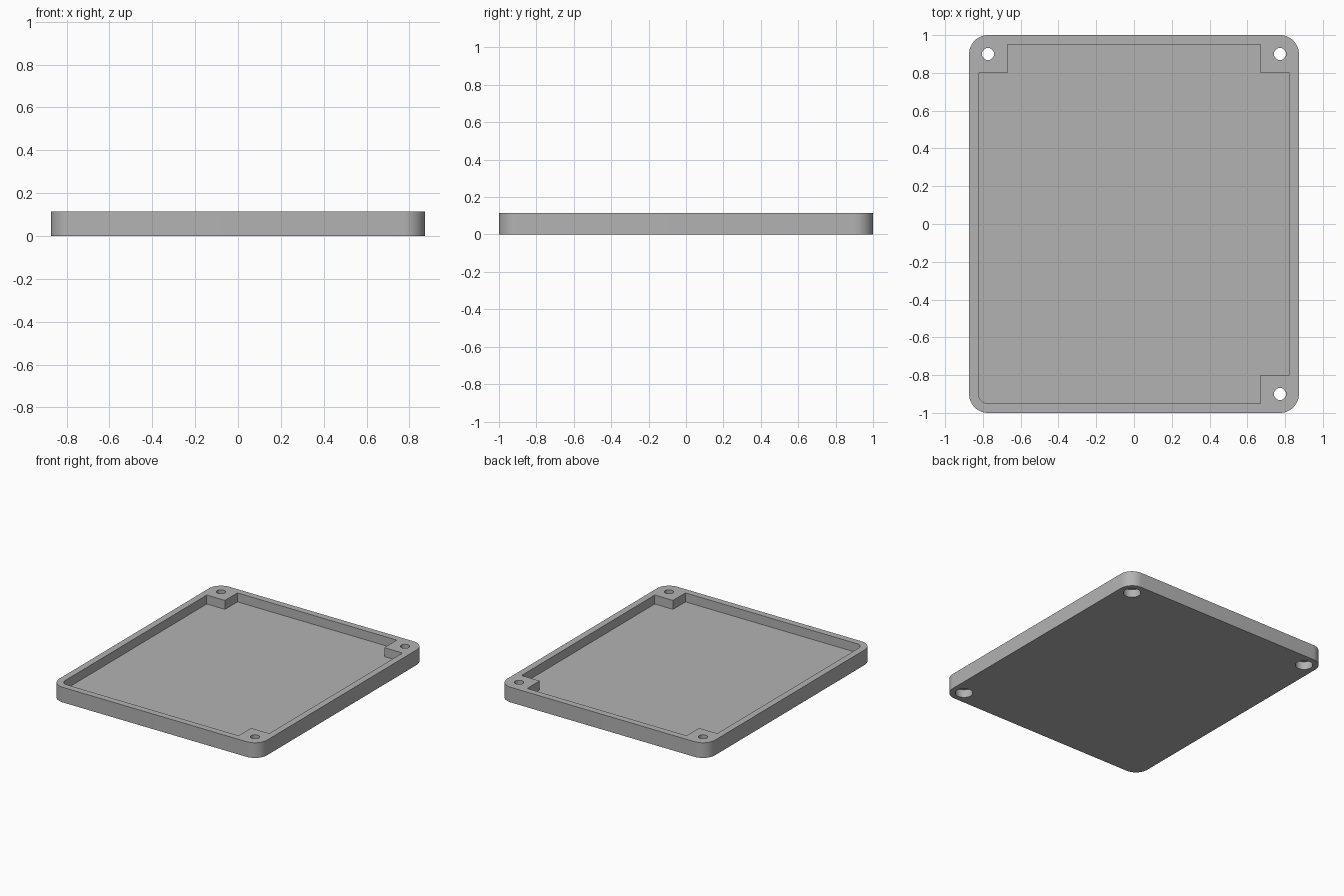
import bpy, bmesh, math

if "Cube" in bpy.data.objects:
    bpy.data.objects.remove(bpy.data.objects["Cube"])

HX, HY, H = 0.873, 1.0, 0.115      # half sizes and height
WALL, FLOOR = 0.05, 0.047          # rim width and floor thickness
POST_X, POST_Y = 0.67, 0.80        # inner edges of the screw posts
HOLE_X, HOLE_Y = 0.773, 0.90

grey = bpy.data.materials.new("grey_plastic")
grey.diffuse_color = (0.45, 0.45, 0.45, 1)
grey.use_nodes = True
grey.node_tree.nodes["Principled BSDF"].inputs["Base Color"].default_value = grey.diffuse_color


def arc(cx, cy, r, start, steps=12):
    """Quarter arc, counter-clockwise from the start angle in degrees."""
    return [(cx + r * math.cos(math.radians(start + 90 * i / steps)),
             cy + r * math.sin(math.radians(start + 90 * i / steps)))
            for i in range(steps + 1)]


def prism(name, outline, z0, z1):
    """Closed solid from a counter-clockwise outline."""
    bm = bmesh.new()
    base = bm.faces.new([bm.verts.new((x, y, z0)) for x, y in outline])
    top = bmesh.ops.extrude_face_region(bm, geom=[base])["geom"]
    bmesh.ops.translate(bm, vec=(0, 0, z1 - z0),
                        verts=[v for v in top if isinstance(v, bmesh.types.BMVert)])
    bmesh.ops.recalc_face_normals(bm, faces=bm.faces)
    mesh = bpy.data.meshes.new(name)
    bm.to_mesh(mesh)
    bm.free()
    mesh.materials.append(grey)
    obj = bpy.data.objects.new(name, mesh)
    bpy.context.collection.objects.link(obj)
    return obj


def circle(cx, cy, r, n=40):
    return [(cx + r * math.cos(2 * math.pi * i / n),
             cy + r * math.sin(2 * math.pi * i / n)) for i in range(n)]


# Rounded rectangular tray body
R = 0.1
body = []
for sx, sy, a in ((1, 1, 0), (-1, 1, 90), (-1, -1, 180), (1, -1, 270)):
    body += arc(sx * (HX - R), sy * (HY - R), R, a)
tray = prism("tray", body, 0, H)

# Pocket outline: three corners step around posts, the fourth is rounded
ix, iy, r = HX - WALL, HY - WALL, 0.05
pocket = [(ix, -POST_Y), (ix, POST_Y), (POST_X, POST_Y), (POST_X, iy),
          (-POST_X, iy), (-POST_X, POST_Y), (-ix, POST_Y)]
pocket += arc(-ix + r, -iy + r, r, 180)
pocket += [(POST_X, -iy), (POST_X, -POST_Y)]
cutters = [prism("pocket_cutter", pocket, FLOOR, H + 0.1)]

# Screw holes with a wide recess underneath
for sx, sy in ((1, 1), (-1, 1), (1, -1)):
    x, y = sx * HOLE_X, sy * HOLE_Y
    cutters.append(prism("screw_hole_cutter", circle(x, y, 0.032), -0.1, H + 0.1))
    cutters.append(prism("screw_head_cutter", circle(x, y, 0.06), -0.1, 0.06))

bpy.context.view_layer.objects.active = tray
tray.select_set(True)
for c in cutters:
    mod = tray.modifiers.new("cut", "BOOLEAN")
    mod.operation, mod.solver, mod.object = "DIFFERENCE", "EXACT", c
    bpy.ops.object.modifier_apply(modifier=mod.name)
    bpy.data.objects.remove(c)

bpy.ops.object.shade_smooth_by_angle(angle=math.radians(30))
